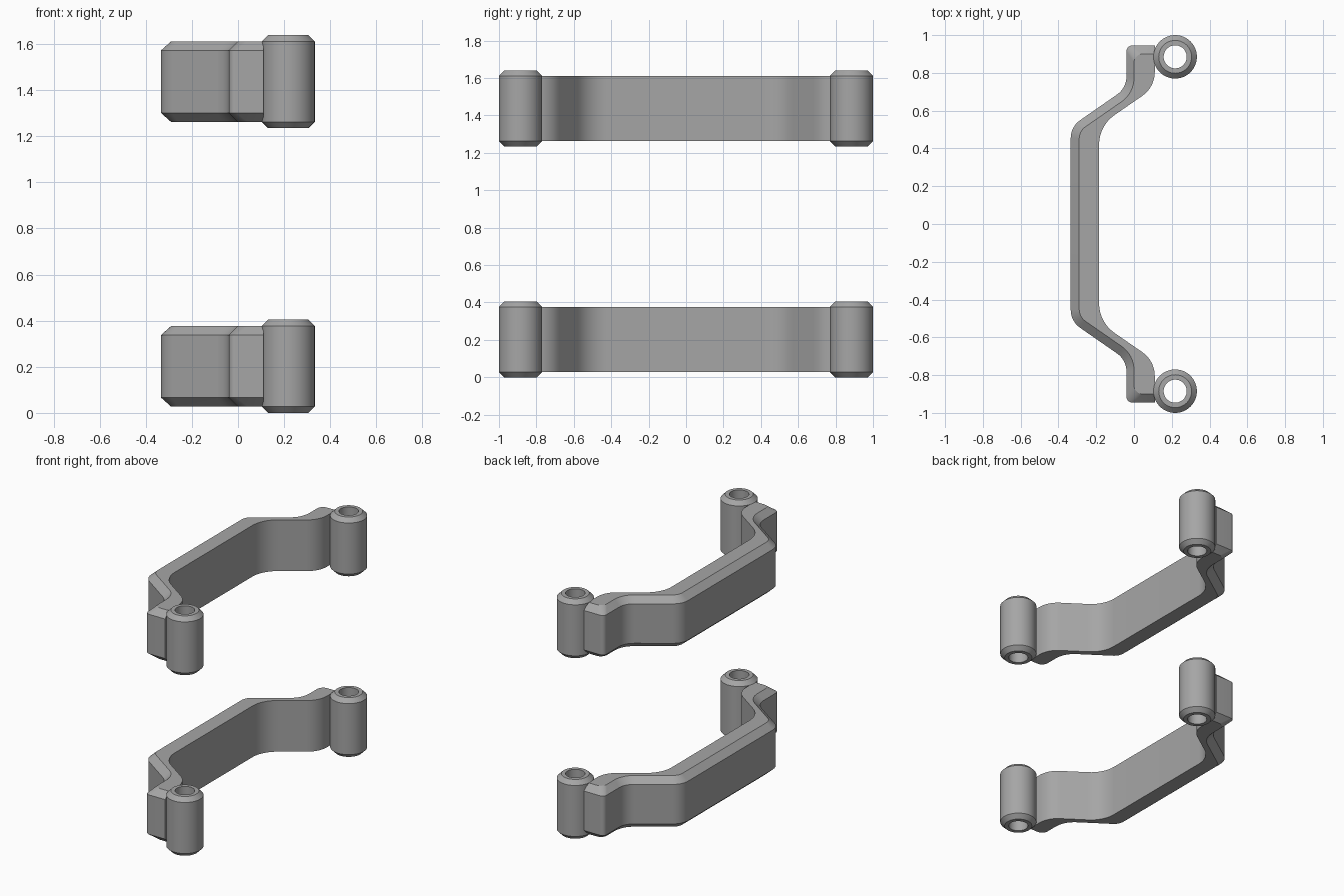
import bpy, bmesh, math
from mathutils import Vector

cube = bpy.data.objects.get("Cube")
if cube:
    bpy.data.objects.remove(cube, do_unlink=True)

grey = bpy.data.materials.new("plain grey")
grey.use_nodes = True
colour = (0.38, 0.38, 0.38, 1)
grey.diffuse_color = colour
grey.node_tree.nodes["Principled BSDF"].inputs["Base Color"].default_value = colour


def fillet(points, setbacks, steps=8):
    """Round the inner corners of an open path; each corner gives steps + 1 points."""
    pts = [Vector(p) for p in points]
    path = [pts[0]]
    for a, b, c, s in zip(pts, pts[1:], pts[2:], setbacks):
        u, v = (a - b).normalized(), (c - b).normalized()
        half = u.angle(v) / 2
        radius = s * math.tan(half)
        centre = b + (u + v).normalized() * (s / math.cos(half))
        start, end = b + u * s - centre, b + v * s - centre
        sweep = math.pi - 2 * half
        for i in range(steps + 1):
            t = i / steps
            d = start * math.sin((1 - t) * sweep) + end * math.sin(t * sweep)
            path.append(centre + d.normalized() * radius)
    return path + [pts[-1]]


def mirrored(half):
    """Complete a half path, ending at the middle, across y = 0."""
    half = half[:-1]
    return half + [Vector((p.x, -p.y)) for p in reversed(half)]


def skin(name, rings, closed):
    """Join matching rings of points, with caps or closed into a loop."""
    bm = bmesh.new()
    loops = [[bm.verts.new(p) for p in ring] for ring in rings]
    n = len(loops[0])
    pairs = list(zip(loops, loops[1:]))
    if closed:
        pairs.append((loops[-1], loops[0]))
    else:
        bm.faces.new(loops[0])
        bm.faces.new(loops[-1])
    for a, b in pairs:
        for i in range(n):
            j = (i + 1) % n
            bm.faces.new((a[i], a[j], b[j], b[i]))
    bmesh.ops.recalc_face_normals(bm, faces=bm.faces)
    mesh = bpy.data.meshes.new(name)
    bm.to_mesh(mesh)
    bm.free()
    mesh.materials.append(grey)
    obj = bpy.data.objects.new(name, mesh)
    bpy.context.collection.objects.link(obj)
    bpy.ops.object.select_all(action="DESELECT")
    obj.select_set(True)
    bpy.context.view_layer.objects.active = obj
    bpy.ops.object.shade_smooth_by_angle(angle=math.radians(28))
    return obj


# Plan outlines of the bent strap: outer wall, chamfered outer rim, inner wall
outer = mirrored(fillet([(.11, .945), (-.04, .945), (-.04, .72), (-.335, .515), (-.335, 0)],
                        (.03, .06, .06)))
rim = mirrored(fillet([(.11, .9), (0, .9), (0, .693), (-.29, .492), (-.29, 0)],
                      (.045, .08, .04)))
inner = mirrored(fillet([(.11, .85), (.11, .724), (-.185, .52), (-.185, 0)],
                        (.08, .1)))
inner.reverse()


def strap(name, base):
    low, high, chamfer = base + .027, base + .377, .04
    layers = [(rim, low), (outer, low + chamfer), (outer, high - chamfer), (rim, high)]
    rings = [[(p.x, p.y, z) for p in edge + inner] for edge, z in layers]
    skin(name, rings, False)


def tube(name, y, base):
    r, rim_r, hole, h, c = .115, .087, .061, .405, .028
    profile = [(hole, 0), (rim_r, 0), (r, c), (r, h - c), (rim_r, h), (hole, h)]
    angles = [math.tau * i / 48 for i in range(48)]
    rings = [[(.218 + q * math.cos(a), y + q * math.sin(a), base + z) for a in angles]
             for q, z in profile]
    skin(name, rings, True)


# Two identical brackets, one above the other
for level, base in (("lower", 0), ("upper", 1.235)):
    strap(level + "_strap", base)
    tube(level + "_front_tube", -.885, base)
    tube(level + "_back_tube", .885, base)
